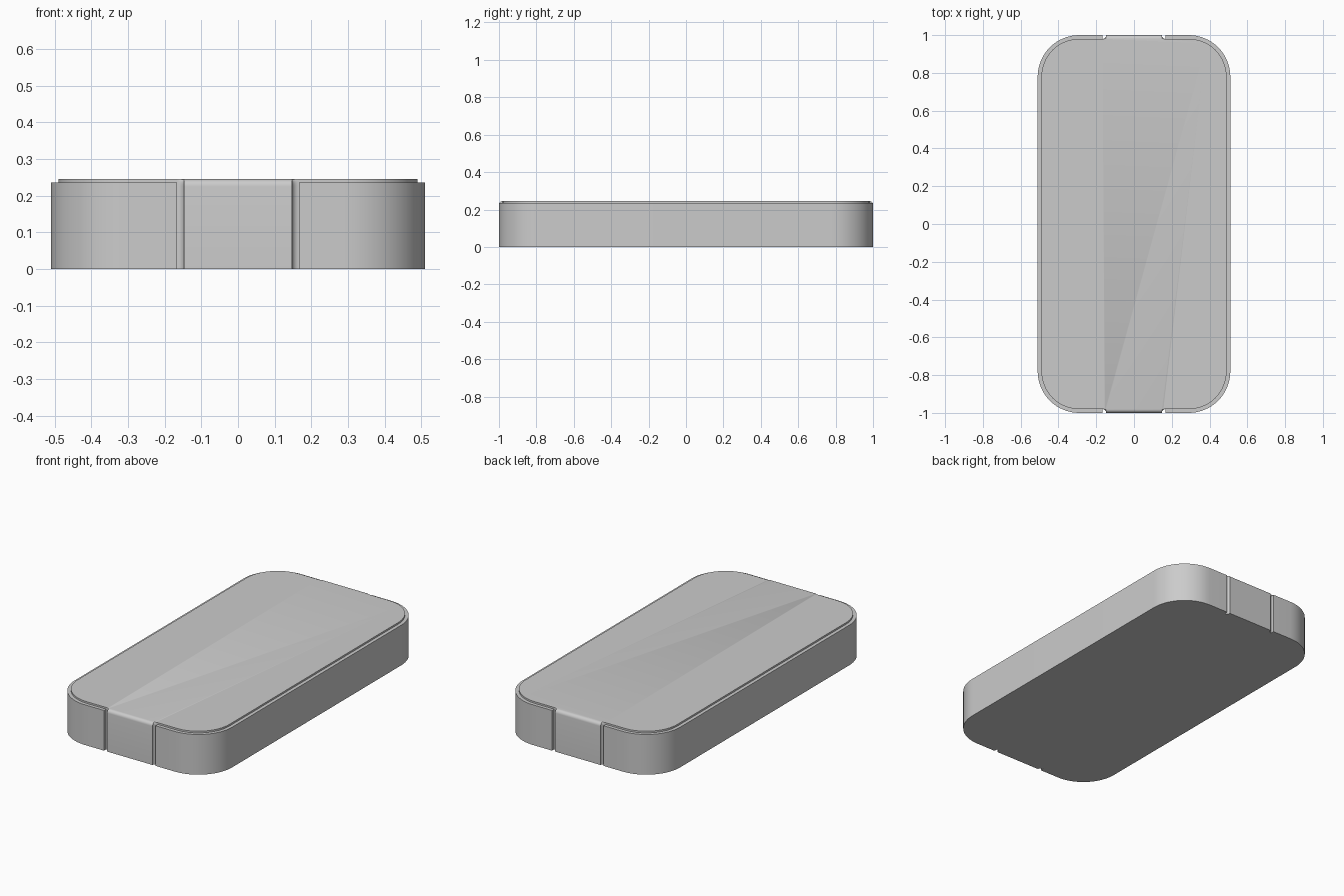
import bpy, bmesh
from math import sin, cos, pi

if "Cube" in bpy.data.objects:
    bpy.data.objects.remove(bpy.data.objects["Cube"])

W, L = 0.51, 1.0            # half width and half length
R, GAP = 0.22, 0.02         # corner radius, rim thickness
TAB, H, RIM_H = 0.147, 0.245, 0.235
N = 16


def loft(name, sections):
    """Skin closed loops of points and cap both ends."""
    bm = bmesh.new()
    rings = [[bm.verts.new(p) for p in s] for s in sections]
    n = len(rings[0])
    for a, b in zip(rings, rings[1:]):
        for i in range(n):
            j = (i + 1) % n
            bm.faces.new((a[i], a[j], b[j], b[i]))
    bm.faces.new(rings[0])
    bm.faces.new(rings[-1])
    bmesh.ops.recalc_face_normals(bm, faces=bm.faces)
    me = bpy.data.meshes.new(name)
    bm.to_mesh(me)
    bm.free()
    ob = bpy.data.objects.new(name, me)
    bpy.context.collection.objects.link(ob)
    bpy.ops.object.select_all(action='DESELECT')
    ob.select_set(True)
    bpy.context.view_layer.objects.active = ob
    bpy.ops.object.shade_smooth_by_angle(angle=pi / 6)
    return ob


def corner(inset):
    """Arc of the +x +y corner, from the long side to the short end."""
    r = R - inset
    return [(W - R + r * cos(t), L - R + r * sin(t))
            for t in (pi / 2 * i / N for i in range(N + 1))]


def core_loop(tab, z):
    """Core outline with a filleted tab of the given depth at each end."""
    fillet = [(TAB + GAP - GAP * sin(t), L - GAP + tab * (1 - cos(t)))
              for t in (pi / 2 * i / 6 for i in range(7))]
    q = corner(GAP) + fillet
    half = q + [(-x, y) for x, y in reversed(q)]
    return [(x, y, z) for x, y in half + [(-x, -y) for x, y in half]]


# Core slab: end tabs roll over into the raised top plate
sections = [core_loop(GAP, 0)]
for i in range(7):
    t = pi / 2 * i / 6
    sections.append(core_loop(GAP * cos(t), H - GAP + GAP * sin(t)))
loft("core_slab", sections)

# Side rims: C-shaped bands wrapping each long side
for name, s in (("rim_right", 1), ("rim_left", -1)):
    outer = corner(0) + [(TAB + GAP, L)]
    inner = corner(GAP) + [(TAB + GAP, L - GAP)]
    path = list(zip(outer, inner))
    path = [((ox, -oy), (ix, -iy)) for (ox, oy), (ix, iy) in reversed(path)] + path
    loft(name, [[(s * ox, oy, 0), (s * ox, oy, RIM_H),
                 (s * ix, iy, RIM_H), (s * ix, iy, 0)]
                for (ox, oy), (ix, iy) in path])
